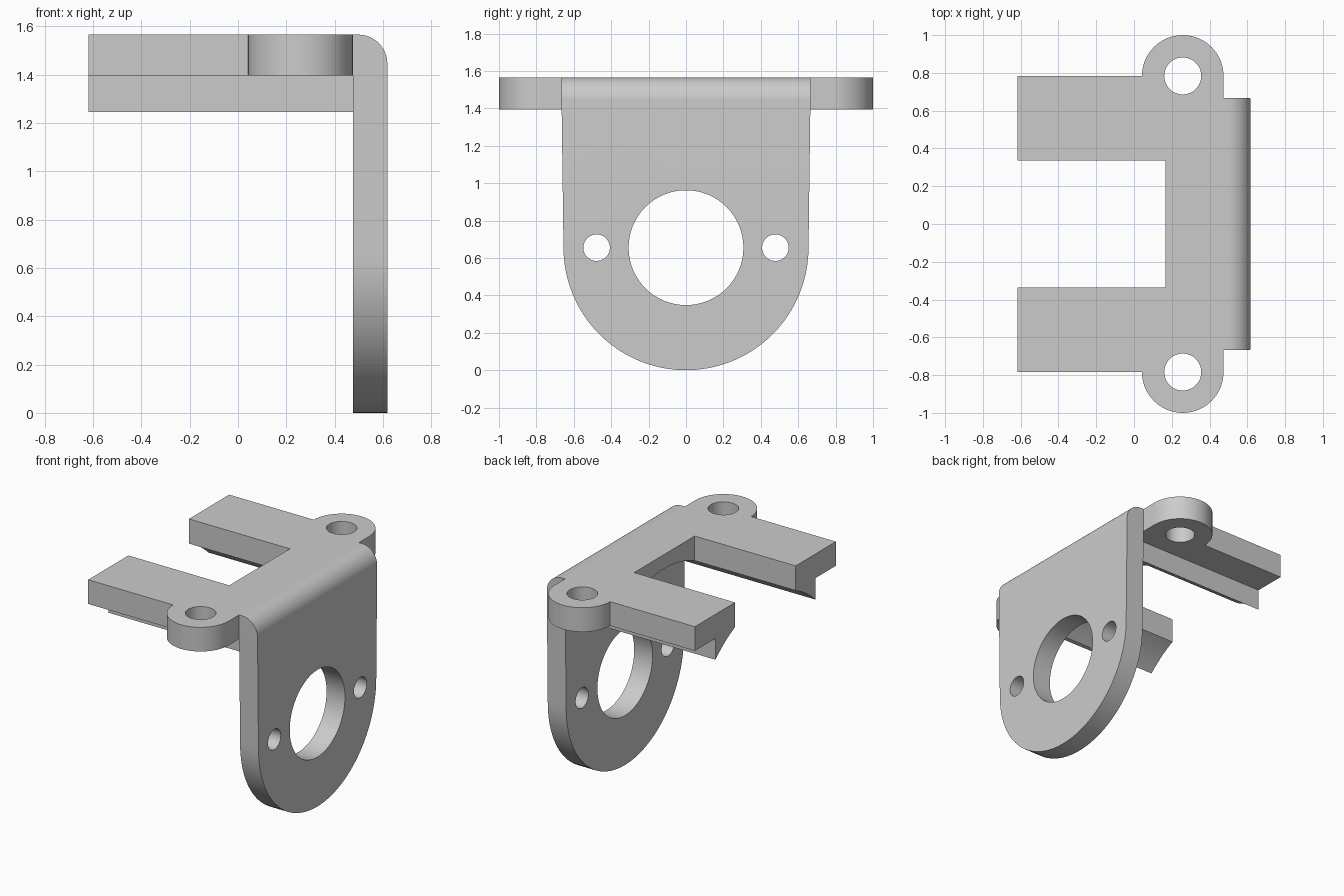
import bpy, bmesh, math
from mathutils import Matrix, Vector

cube = bpy.data.objects.get("Cube")
if cube:
    bpy.data.objects.remove(cube)

grey = bpy.data.materials.new("plain grey")
grey.use_nodes = True
grey.diffuse_color = (0.6, 0.6, 0.6, 1)
grey.node_tree.nodes["Principled BSDF"].inputs["Base Color"].default_value = (0.6, 0.6, 0.6, 1)

TOP, UNDER, RIB = 1.565, 1.395, 1.245      # heights of the mount
INNER, OUTER = 0.475, 0.618                # x range of the face plate
AXIS = 0.655                               # height of the motor axis


def add_object(name, bm):
    bmesh.ops.recalc_face_normals(bm, faces=bm.faces)
    mesh = bpy.data.meshes.new(name)
    bm.to_mesh(mesh)
    bm.free()
    mesh.materials.append(grey)
    obj = bpy.data.objects.new(name, mesh)
    bpy.context.collection.objects.link(obj)
    return obj


def extrude_yz(name, profile, x0, x1, round_top=0):
    """Extrude a (y, z) outline along x, optionally rounding its top outer edge."""
    bm = bmesh.new()
    face = bm.faces.new([bm.verts.new((x0, y, z)) for y, z in profile])
    new = bmesh.ops.extrude_face_region(bm, geom=[face])["geom"]
    verts = [v for v in new if isinstance(v, bmesh.types.BMVert)]
    bmesh.ops.translate(bm, verts=verts, vec=(x1 - x0, 0, 0))
    if round_top:
        edges = [e for e in bm.edges
                 if all(v.co.x > x1 - 0.001 and v.co.z > TOP - 0.001 for v in e.verts)]
        bmesh.ops.bevel(bm, geom=edges, offset=round_top, segments=12,
                        profile=0.5, affect='EDGES')
    return add_object(name, bm)


def cylinder(name, radius, depth, centre, axis='Z', sides=64):
    bm = bmesh.new()
    turn = Matrix.Rotation(math.pi / 2, 4, 'Y') if axis == 'X' else Matrix()
    bmesh.ops.create_cone(bm, cap_ends=True, segments=sides, radius1=radius,
                          radius2=radius, depth=depth,
                          matrix=Matrix.Translation(Vector(centre)) @ turn)
    return add_object(name, bm)


def combine(target, tool, operation):
    """Apply a boolean and remove the tool."""
    mod = target.modifiers.new("boolean", 'BOOLEAN')
    mod.object, mod.operation, mod.solver = tool, operation, 'EXACT'
    bpy.context.view_layer.update()
    graph = bpy.context.evaluated_depsgraph_get()
    mesh = bpy.data.meshes.new_from_object(target.evaluated_get(graph))
    target.modifiers.clear()
    target.data = mesh
    bpy.data.objects.remove(tool)


# Mount: slab with two ribs, hollowed beneath by the round motor body
clear = 0.81
half = math.asin(math.sqrt(clear ** 2 - (RIB - AXIS) ** 2) / clear)
arc = [(clear * math.sin(a), AXIS + clear * math.cos(a))
       for a in (half * (1 - i / 16) for i in range(33))]
rib_y = arc[0][0]
bracket = extrude_yz("motor_bracket", [(-0.784, TOP), (0.784, TOP), (0.784, UNDER),
                     (rib_y, UNDER)] + arc + [(-rib_y, UNDER), (-0.784, UNDER)],
                     -0.618, INNER)

# Open slot between the arms
slot = extrude_yz("slot_cutter", [(-0.337, 1), (0.337, 1), (0.337, 2), (-0.337, 2)],
                  -1, 0.168)
combine(bracket, slot, 'DIFFERENCE')

# Screw ears on both sides
for side in (-1, 1):
    centre = (0.258, side * 0.784, (TOP + UNDER) / 2)
    combine(bracket, cylinder("ear", 0.216, TOP - UNDER, centre), 'UNION')
    combine(bracket, cylinder("ear_hole", 0.098, 1, centre, sides=48), 'DIFFERENCE')

# Face plate: rounded below, slightly wider at the top
bottom = [(AXIS * math.cos(a), AXIS + AXIS * math.sin(a))
          for a in (-math.pi * i / 48 for i in range(49))]
plate = extrude_yz("face_plate", [(-0.667, TOP), (0.667, TOP)] + bottom,
                   INNER, OUTER, round_top=0.12)
for y, radius in ((0, 0.307), (-0.478, 0.071), (0.478, 0.071)):
    combine(plate, cylinder("plate_hole", radius, 1, (OUTER, y, AXIS), 'X'), 'DIFFERENCE')
combine(bracket, plate, 'UNION')

# Smooth the round walls, keep the corners sharp
bpy.ops.object.select_all(action='DESELECT')
bracket.select_set(True)
bpy.context.view_layer.objects.active = bracket
bpy.ops.object.shade_smooth_by_angle(angle=math.radians(25))
